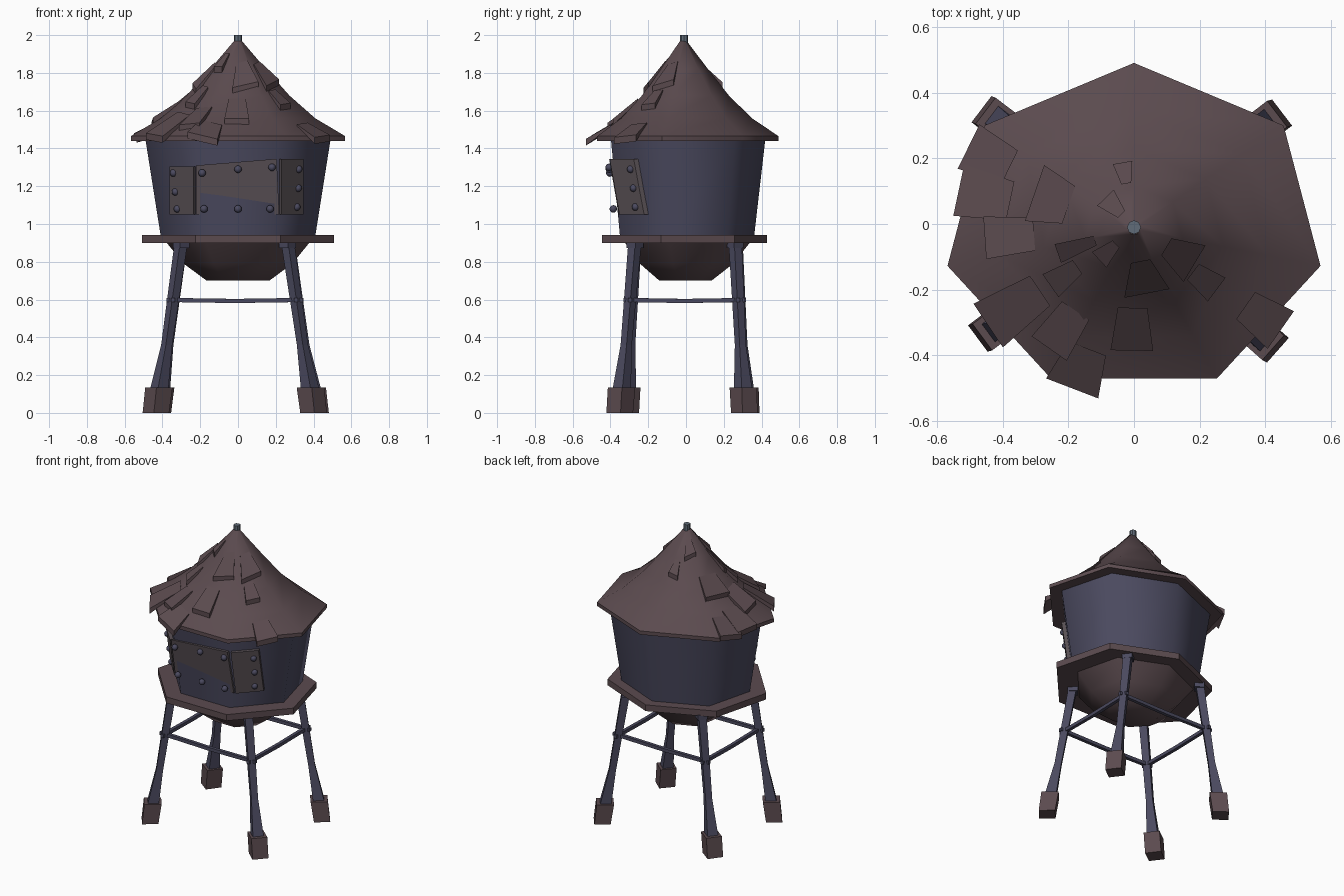
import bpy, bmesh, math
from math import sin, cos, pi, radians
from mathutils import Vector

if "Cube" in bpy.data.objects:
    bpy.data.objects.remove(bpy.data.objects["Cube"])

N = 7
START = pi / 2


def material(name, rgb):
    m = bpy.data.materials.new(name)
    m.diffuse_color = (*rgb, 1)
    m.use_nodes = True
    m.node_tree.nodes["Principled BSDF"].inputs["Base Color"].default_value = m.diffuse_color
    return m


BROWN = material("brown_wood", (0.105, 0.070, 0.078))
BLUE = material("blue_metal", (0.070, 0.068, 0.115))
PATCH = material("patch_metal", (0.105, 0.085, 0.095))
STEEL = material("steel", (0.12, 0.15, 0.19))


def make(name, verts, faces, mat, smooth=None):
    me = bpy.data.meshes.new(name)
    me.from_pydata([tuple(v) for v in verts], [], faces)
    bm = bmesh.new()
    bm.from_mesh(me)
    bmesh.ops.recalc_face_normals(bm, faces=bm.faces)
    bm.to_mesh(me)
    bm.free()
    me.materials.append(mat)
    ob = bpy.data.objects.new(name, me)
    bpy.context.collection.objects.link(ob)
    if smooth:
        bpy.ops.object.select_all(action='DESELECT')
        ob.select_set(True)
        bpy.context.view_layer.objects.active = ob
        bpy.ops.object.shade_smooth_by_angle(angle=radians(smooth))
    return ob


def loft(name, rings, mat, smooth=None):
    """Skin a list of equal-sized point rings, with end caps."""
    n = len(rings[0])
    verts = [p for r in rings for p in r]
    faces = [(k * n + i, k * n + (i + 1) % n, (k + 1) * n + (i + 1) % n, (k + 1) * n + i)
             for k in range(len(rings) - 1) for i in range(n)]
    faces += [tuple(range(n)), tuple(range(len(verts) - n, len(verts)))]
    return make(name, verts, faces, mat, smooth)


def hept(z, rx, ry, cy, n=N):
    return [Vector((rx * cos(START + 2 * pi * i / n), cy + ry * sin(START + 2 * pi * i / n), z))
            for i in range(n)]


def square(c, hw, hd, ang):
    """Horizontal rectangle: hd along the direction ang, hw across it."""
    u, v = Vector((cos(ang), sin(ang), 0)), Vector((-sin(ang), cos(ang), 0))
    return [Vector(c) + u * hd * a + v * hw * b for a, b in ((1, 1), (-1, 1), (-1, -1), (1, -1))]


# tank, bowl below it, walkway
loft("tank", [hept(0.92, .417, .372, -.013), hept(1.45, .503, .43, -.01)], BLUE, 62)
loft("tank_bowl", [hept(0.70, .17, .145, -.01), hept(0.79, .295, .26, -.01),
                   hept(0.91, .395, .355, -.01)], BROWN, 50)
loft("walkway", [hept(0.90, .52, .46, -.03), hept(0.942, .52, .46, -.03)], BROWN)

# roof with concave profile: (radius fraction, height)
ROOF = [(1, 1.465), (.72, 1.56), (.48, 1.68), (.26, 1.82), (.035, 1.97)]
RX, RY, RC = .582, .505, -.015
loft("roof", [hept(1.44, RX, RY, RC)] + [hept(z, RX * t, RY * t, RC) for t, z in ROOF], BROWN, 53)
loft("roof_finial", [hept(1.94, .021, .021, -.01, 8), hept(2.0, .021, .021, -.01, 8)], STEEL)


def roof_z(x, y):
    a, b = x / RX, (y - RC) / RY
    t = max(a * cos(START + pi / N * (2 * i + 1)) + b * sin(START + pi / N * (2 * i + 1))
            for i in range(N)) / cos(pi / N)
    for (t0, z0), (t1, z1) in zip(ROOF, ROOF[1:]):
        if t >= t1:
            break
    return z0 + (z1 - z0) * (t - t0) / (t1 - t0)


# roof shingles: angle, outer radius, length, inner width, outer width
SHINGLES = [(100, .20, .065, .03, .06), (134, .125, .07, .03, .07), (161, .32, .11, .12, .18),
            (184, .455, .15, .10, .13), (199, .245, .12, .03, .06), (215, .31, .10, .05, .085),
            (223, .145, .07, .03, .065), (281, .205, .10, .06, .14), (269, .375, .13, .09, .13),
            (329, .215, .10, .06, .13), (323, .315, .09, .06, .09), (249, .525, .13, .12, .17),
            (214, .535, .19, .11, .16), (168, .545, .16, .12, .16), (154, .56, .14, .11, .15),
            (325, .545, .13, .10, .14), (235, .45, .14, .10, .13)]
for i, (a, r, length, wi, wo) in enumerate(SHINGLES):
    a = radians(a)
    u, v = Vector((cos(a), sin(a), 0)), Vector((-sin(a), cos(a), 0))
    low, high = [], []
    for rad, w, lift in ((r - length, -wi, .008), (r - length, wi, .008), (r, wo, .03), (r, -wo, .03)):
        p = u * rad + v * w / 2 + Vector((0, -.01, 0))
        z = roof_z(p.x, p.y)
        low.append(Vector((p.x, p.y, z - .005)))
        high.append(Vector((p.x, p.y, z + lift)))
    loft(f"shingle_{i + 1}", [low, high], BROWN)


# riveted patches on the tank front
def wall(x, z, out=0.0):
    """Point on the front three walls of the tank, pushed outwards."""
    f = (z - .92) / .53
    ring = hept(z, .417 + .086 * f, .372 + .058 * f, -.012)
    c, s = ring[4], ring[5]
    if abs(x) <= c.x:
        return Vector((x, c.y - out, z))
    y = c.y + (s.y - c.y) * (abs(x) - c.x) / (s.x - c.x)
    return Vector((x + math.copysign(out * .72, x), y - out * .69, z))


def patch(name, x0, x1, z0, top0, top1, out):
    q = [(x0, z0), (x1, z0), (x1, top1), (x0, top0)]
    loft(name, [[wall(x, z, -.01) for x, z in q], [wall(x, z, out) for x, z in q]], PATCH)


patch("patch_middle", -.21, .205, 1.05, 1.31, 1.345, .018)
patch("patch_left", -.345, -.218, 1.05, 1.305, 1.305, .024)
patch("patch_right", .212, .33, 1.05, 1.345, 1.345, .024)

RIVETS = [(-.325, 1.27), (-.315, 1.17), (-.305, 1.08), (-.19, 1.27), (0, 1.29), (.18, 1.30),
          (-.18, 1.08), (0, 1.08), (.17, 1.08), (.305, 1.29), (.302, 1.19), (.295, 1.09)]
for i, (x, z) in enumerate(RIVETS):
    bpy.ops.mesh.primitive_uv_sphere_add(segments=8, ring_count=6, radius=.02,
                                         location=wall(x, z, .022))
    ob = bpy.context.object
    ob.name = f"rivet_{i + 1}"
    ob.data.materials.append(BLUE)
    bpy.ops.object.shade_smooth()

# splayed legs with block feet: name, top xy, foot xy
LEGS = [("front_left", (-.30, -.27), (-.425, -.315)), ("front_right", (.262, -.27), (.39, -.345)),
        ("back_right", (.265, .26), (.40, .305)), ("back_left", (-.30, .265), (-.415, .315))]
joints = []
for name, top, foot in LEGS:
    t, f = Vector((*top, 0)), Vector((*foot, 0))
    ang = math.atan2(f.y, f.x)
    at = lambda k, z: t.lerp(f, k) + Vector((0, 0, z))
    loft(name + "_leg", [square(at(k, z), h, h, ang) for k, z, h in
                         ((.97, .10, .036), (.62, .36, .021), (0, .91, .025))], BLUE)
    loft(name + "_bracket", [square(at(0, z), .031, .031, ang) for z in (.872, .905)], BLUE)
    loft(name + "_foot", [square(at(1.08, 0), .05, .05, ang), square(at(.95, .135), .05, .053, ang)], BROWN)
    joints.append(at(.35, .598))

# cross bars between neighbouring legs
for i, side in enumerate(("front", "right", "back", "left")):
    a, b = joints[i], joints[(i + 1) % 4]
    d = (b - a).normalized()
    n = Vector((-d.y, d.x, 0)) * .011
    up = Vector((0, 0, .011))
    ring = lambda p: [p + n + up, p - n + up, p - n - up, p + n - up]
    mid = (a + b) / 2 - up * .5
    loft(side + "_cross_bar", [ring(a - d * .035), ring(mid), ring(b + d * .035)], BLUE)
